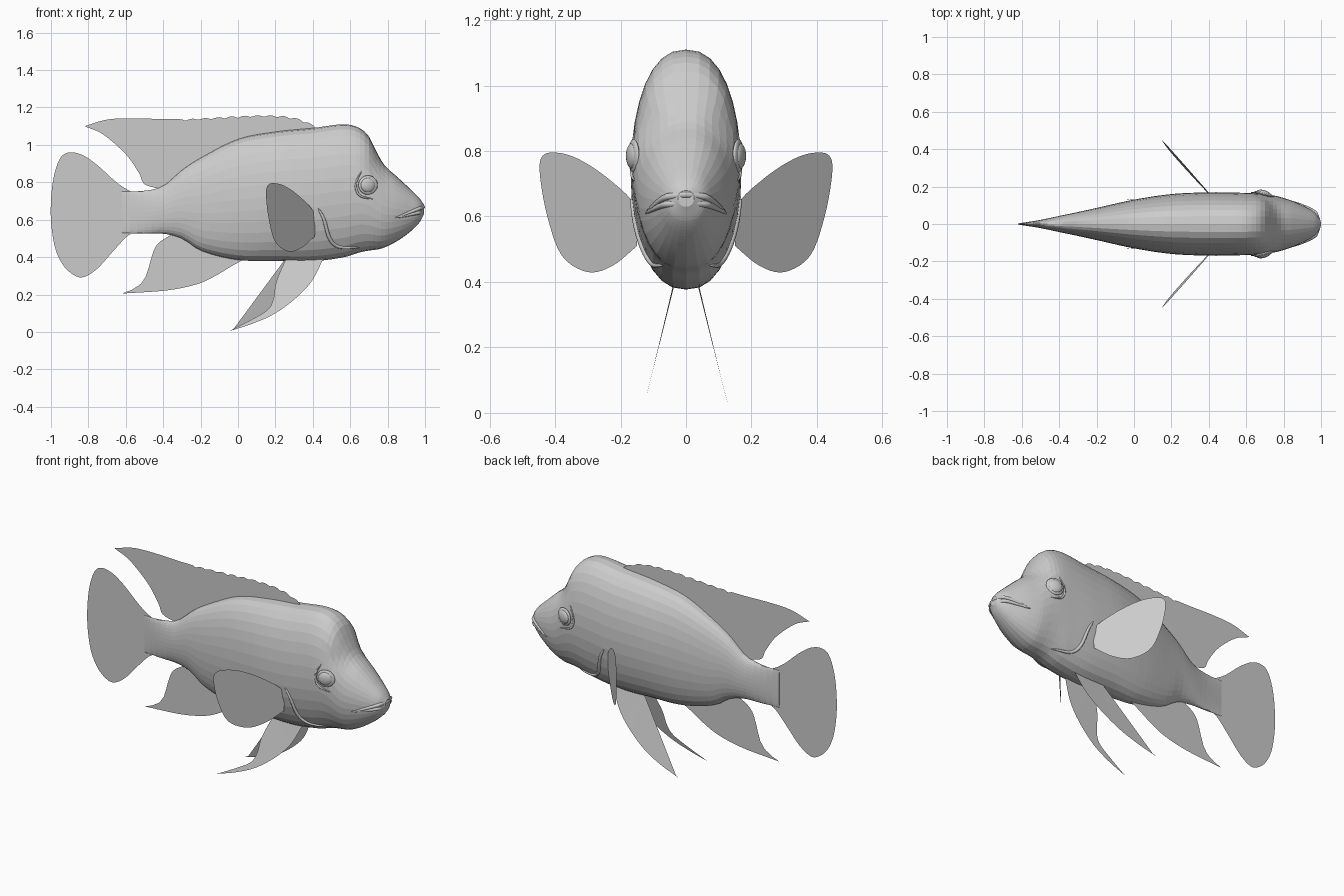
import bpy, bmesh, math
from mathutils import Vector

if "Cube" in bpy.data.objects:
    bpy.data.objects.remove(bpy.data.objects["Cube"])

grey = bpy.data.materials.new("soft grey")
grey.use_nodes = True
grey.diffuse_color = (0.6, 0.6, 0.6, 1)
grey.node_tree.nodes["Principled BSDF"].inputs["Base Color"].default_value = grey.diffuse_color

# Body stations: x, top, bottom, half width
STATIONS = [
    (-.62, .75, .53, .003), (-.5, .755, .525, .022), (-.4, .78, .525, .043),
    (-.3, .865, .5, .064), (-.2, .93, .435, .086), (0, 1.03, .385, .13),
    (.2, 1.07, .38, .16), (.4, 1.09, .378, .169), (.57, 1.11, .4, .167),
    (.65, 1.09, .425, .165), (.7, 1.045, .435, .161), (.74, .965, .44, .154),
    (.78, .895, .45, .145), (.85, .83, .485, .122), (.92, .765, .535, .09),
    (.97, .715, .585, .06), (.995, .68, .63, .025)]


def add_mesh(name, bm, smooth=False):
    mesh = bpy.data.meshes.new(name)
    bm.to_mesh(mesh)
    bm.free()
    mesh.materials.append(grey)
    for poly in mesh.polygons:
        poly.use_smooth = smooth
    obj = bpy.data.objects.new(name, mesh)
    bpy.context.collection.objects.link(obj)
    return obj


def catmull(a, b, c, d, t):
    return (2 * b + (c - a) * t + (2 * a - 5 * b + 4 * c - d) * t * t
            + (3 * b - a - 3 * c + d) * t ** 3) / 2


def spline(points, steps=5):
    pts = [Vector(p) for p in points]
    pts = [pts[0] * 2 - pts[1]] + pts + [pts[-1] * 2 - pts[-2]]
    out = []
    for i in range(1, len(pts) - 2):
        out += [catmull(*pts[i - 1:i + 3], k / steps) for k in range(steps)]
    return out + [pts[-2]]


def slope(i, col):
    lo, hi = STATIONS[max(i - 1, 0)], STATIONS[min(i + 1, len(STATIONS) - 1)]
    return (hi[col] - lo[col]) / (hi[0] - lo[0])


def section(x):
    """Smoothly interpolated top, bottom and half width of the body."""
    i = 0
    while i < len(STATIONS) - 2 and x > STATIONS[i + 1][0]:
        i += 1
    a, b = STATIONS[i], STATIONS[i + 1]
    span = b[0] - a[0]
    t = (x - a[0]) / span
    ease = t * t * (3 - 2 * t)
    return [a[c] + (b[c] - a[c]) * ease
            + span * t * (1 - t) * ((1 - t) * slope(i, c) - t * slope(i + 1, c))
            for c in (1, 2, 3)]


def side(x, z):
    """Half width of the body surface at a given length and height."""
    top, bottom, width = section(x)
    rel = (z - (top + bottom) / 2) / ((top - bottom) / 2)
    y = width * max(0, 1 - rel * rel) ** 0.425
    # Hollow between forehead hump and cheek
    return y * (1 - 0.15 * math.exp(-((x - .76) / .07) ** 2 - ((z - .9) / .06) ** 2))


def loft(bm, rings):
    for a, b in zip(rings, rings[1:]):
        for j in range(len(a)):
            k = (j + 1) % len(a)
            bm.faces.new((a[j], a[k], b[k], b[j]))
    bm.faces.new(rings[0])
    bm.faces.new(rings[-1])
    bmesh.ops.recalc_face_normals(bm, faces=bm.faces)


# Body, with rings closing up toward the snout
bm = bmesh.new()
rings, count, sides = [], 64, 32
first, last = STATIONS[0][0], STATIONS[-1][0]
for i in range(count + 1):
    x = first + (last - first) * math.sin(i / count * math.pi / 2)
    top, bottom, width = section(x)
    ring = []
    for j in range(sides):
        angle = math.tau * j / sides
        z = (top + bottom) / 2 + (top - bottom) / 2 * math.sin(angle)
        y = math.copysign(side(x, z), math.cos(angle))
        ring.append(bm.verts.new((x, y, z)))
    rings.append(ring)
loft(bm, rings)
bmesh.ops.remove_doubles(bm, verts=bm.verts, dist=0.0002)
add_mesh("body", bm)


def tube(name, path, radius):
    """Round ridge with tapered ends along a path."""
    bm = bmesh.new()
    rings = []
    for i, p in enumerate(path):
        along = (path[min(i + 1, len(path) - 1)] - path[max(i - 1, 0)]).normalized()
        u = along.orthogonal() if abs(along.z) > 0.99 else along.cross(Vector((0, 0, 1)))
        u.normalize()
        v = along.cross(u)
        r = radius * (0.2 + 0.8 * math.sin(math.pi * i / (len(path) - 1)) ** 0.5)
        rings.append([bm.verts.new(p + r * (u * math.cos(a) + v * math.sin(a)))
                      for a in (math.tau * k / 8 for k in range(8))])
    loft(bm, rings)
    return add_mesh(name, bm, True)


# Lips around the snout
for name, drop, reach in (("upper_lip", 0.012, .989), ("lower_lip", -0.014, .984)):
    path = []
    for i in range(-14, 15):
        s = i / 14
        x, z = reach - .145 * s * s, .655 + drop * (1 - s * s) - .045 * s * s
        path.append(Vector((x, math.copysign(side(x, z), s) * min(1, abs(s) * 3), z)))
    tube(name, path, 0.011)


def on_side(points, sign):
    return [Vector((p.x, sign * side(p.x, p.y), p.y)) for p in spline(points)]


def eye_part(name, sign, radius, depth, out):
    bm = bmesh.new()
    bmesh.ops.create_uvsphere(bm, u_segments=20, v_segments=10, radius=1)
    x, z = .695, .785
    for v in bm.verts:
        flat = Vector((v.co.x * radius, v.co.z * depth, v.co.y * radius))
        flat.y += side(x, z) + out - 0.25 * flat.x
        v.co = Vector((x + flat.x, sign * flat.y, z + flat.z))
    bmesh.ops.recalc_face_normals(bm, faces=bm.faces)
    add_mesh(name, bm, True)


def fin(name, strokes, place=lambda x, z: (x, 0, z)):
    """Thin sheet bounded by smooth strokes that meet at sharp corners."""
    outline = []
    for stroke in strokes:
        for p in spline(stroke):
            if not outline or (p - outline[-1]).length > 0.001:
                outline.append(p)
    bm = bmesh.new()
    bm.faces.new([bm.verts.new(place(p.x, p.y)) for p in outline])
    bmesh.ops.triangulate(bm, faces=bm.faces)
    return add_mesh(name, bm)


# Eyes, gill edges, cheek folds and paired fins
for label, sign in (("left", 1), ("right", -1)):
    eye_part(label + "_eyelid", sign, .052, .012, 0)
    eye_part(label + "_eye", sign, .04, .018, .003)
    tube(label + "_gill_edge",
         on_side([(.43, .66), (.46, .6), (.49, .5), (.54, .455), (.65, .45)], sign), 0.01)
    tube(label + "_cheek_fold",
         on_side([(.66, .86), (.63, .79), (.65, .73), (.72, .71)], sign), 0.006)
    fin(label + "_pectoral_fin",
        [[(.41, .51), (.41, .63), (.34, .715), (.26, .775), (.2, .795), (.16, .785),
          (.15, .73), (.165, .6), (.2, .48), (.27, .43), (.34, .45), (.41, .51)]],
        lambda x, z: (x, sign * (.165 + 1.1 * (.4 - x) + .05 * (z - .6)), z))
    fin(label + "_pelvic_fin",
        [[(.46, .4), (.4, .28), (.32, .19), (.2, .1), (.08, .045), (-.05, .003)],
         [(-.05, .003), (.08, .07), (.16, .12), (.19, .18), (.205, .27), (.26, .4)]],
        lambda x, z: (x, sign * (.135 - .27 * z + .05 * (x + .05) * z), z))

# Tail fin
fin("tail_fin",
    [[(-.5, .73), (-.57, .75), (-.65, .8), (-.75, .89), (-.83, .945), (-.9, .96),
      (-.95, .93), (-.985, .83), (-1, .7), (-.998, .57), (-.975, .44), (-.93, .35),
      (-.87, .3), (-.82, .295), (-.75, .34), (-.66, .44), (-.58, .52), (-.5, .54)]])

# Dorsal fin with a scalloped spiny edge
crest = spline([(-.82, 1.1), (-.7, 1.135), (-.56, 1.142), (-.3, 1.138),
                (.1, 1.158), (.3, 1.145), (.44, 1.09)], 18)
for p in crest:
    if p.x > -.32:
        p.y -= 0.01 * (1 - abs(math.sin(p.x * 45)))
fin("dorsal_fin",
    [crest, [(.44, 1.09), (.2, 1.05), (0, 1), (-.2, .9), (-.35, .8), (-.42, .765)],
     [(-.42, .765), (-.5, .79), (-.53, .85), (-.6, .95), (-.72, 1.055), (-.82, 1.1)]])

# Anal fin
fin("anal_fin",
    [[(-.62, .205), (-.54, .24), (-.49, .3), (-.465, .39), (-.43, .47), (-.34, .53)],
     [(-.34, .53), (-.15, .45), (.06, .4)],
     [(.06, .4), (-.02, .36), (-.12, .3), (-.22, .255), (-.38, .222), (-.62, .205)]])
